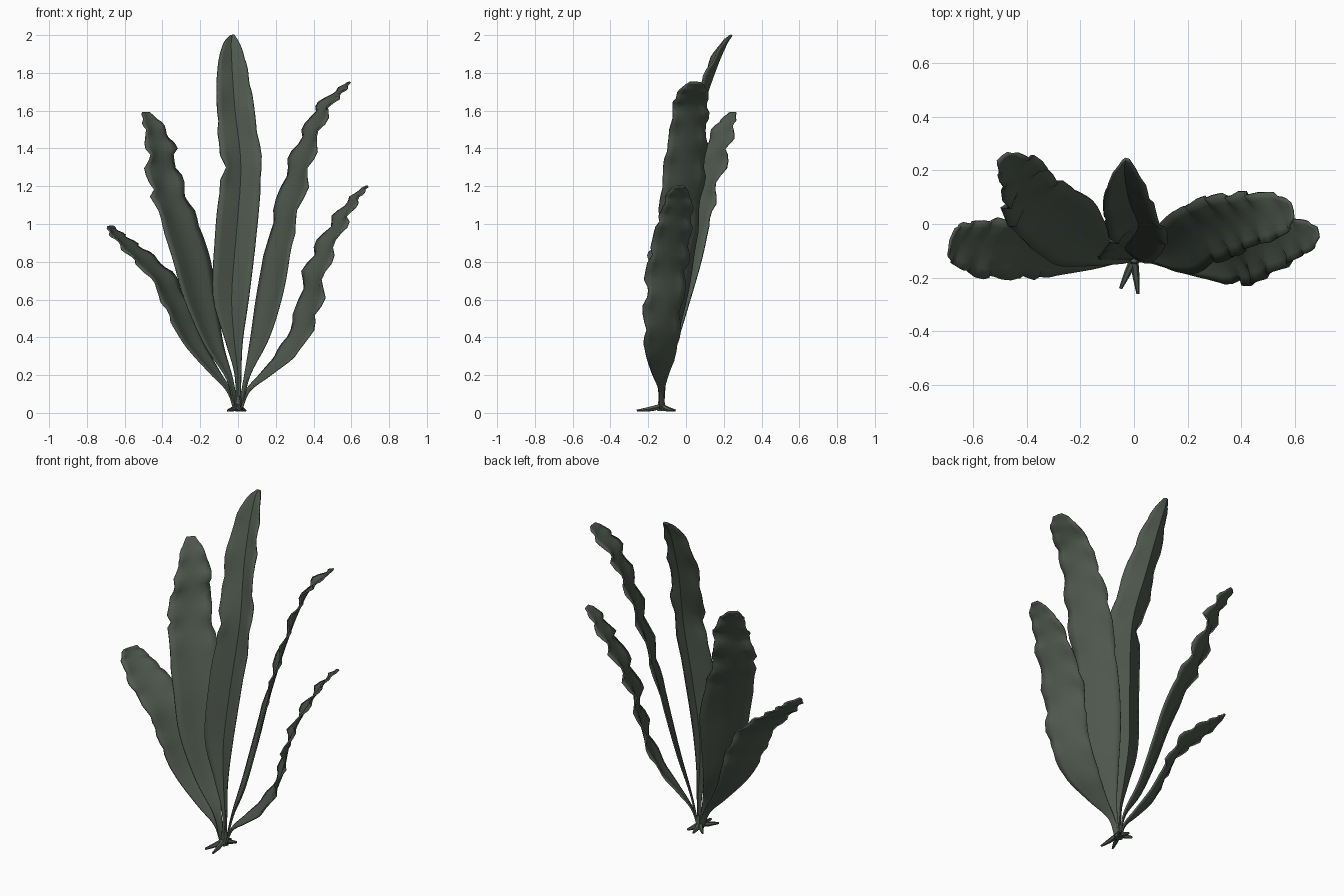
import bpy, math, random
from mathutils import Vector

if "Cube" in bpy.data.objects:
    bpy.data.objects.remove(bpy.data.objects["Cube"], do_unlink=True)

random.seed(11)
weed = bpy.data.materials.new("dark_kelp_green")
weed.use_nodes = True
colour = (0.078, 0.098, 0.076, 1)
weed.diffuse_color = colour
weed.node_tree.nodes["Principled BSDF"].inputs["Base Color"].default_value = colour


def smooth_path(points, steps):
    """Catmull-Rom samples through the given points."""
    pts = [Vector(p) for p in points]
    pts = [pts[0] * 2 - pts[1]] + pts + [pts[-1] * 2 - pts[-2]]
    out = []
    for i in range(1, len(pts) - 2):
        a, b, c, d = pts[i - 1:i + 3]
        for s in range(steps):
            t = s / steps
            out.append(b + (c - a) * t / 2 + (a * 2 - b * 5 + c * 4 - d) * t ** 2 / 2
                       + (b * 3 - a - c * 3 + d) * t ** 3 / 2)
    return out + [pts[-2]]


def finish(name, verts, faces):
    mesh = bpy.data.meshes.new(name)
    mesh.from_pydata(verts, [], faces)
    mesh.materials.append(weed)
    obj = bpy.data.objects.new(name, mesh)
    bpy.context.collection.objects.link(obj)
    bpy.ops.object.select_all(action="DESELECT")
    obj.select_set(True)
    bpy.context.view_layer.objects.active = obj
    bpy.ops.object.shade_smooth_by_angle(angle=math.radians(50))
    return obj


def blade(name, path, headings, ruffle, start, fold, notch=None):
    """Leaf from points (x, y, z, half width), turning between two headings.
    Its edges ruffle above height start and fold forward along the midrib."""
    rows = smooth_path(path, 5)
    columns = (-1, -0.7, -0.35, 0, 0.35, 0.7, 1)
    phase = [random.uniform(0, math.tau) for _ in range(2)]
    verts, faces = [], []
    for r, row in enumerate(rows):
        turn = (r / (len(rows) - 1)) ** 2
        heading = math.radians(headings[0] + (headings[1] - headings[0]) * turn)
        across = Vector((math.cos(heading), math.sin(heading), 0))
        normal = Vector((-across.y, across.x, 0))
        half = max(row.w, 0.008)
        grow = min(max((row.z - start) * 4, 0), 1) * min(half / 0.1, 1) ** 2
        wobble, trim = [], []
        for side in range(2):
            phase[side] += random.uniform(0.6, 2)
            wobble.append(ruffle * grow * math.sin(phase[side]))
            trim.append(ruffle * grow * (2.5 * math.cos(phase[side]) + random.uniform(-4, 2)))
        # jagged bite out of one edge
        if notch and abs(row.z - notch) < 0.09:
            trim[0] -= 0.3 if r % 2 else 0
        for u in columns:
            side = int(u > 0)
            width = half * u * (1 + trim[side] * u * u)
            lift = wobble[side] * u * u - fold * half * (abs(u) - 0.5)
            verts.append(row.xyz + across * width + normal * lift)
    n = len(columns)
    for r in range(len(rows) - 1):
        for c in range(n - 1):
            a = r * n + c
            faces.append((a, a + 1, a + n + 1, a + n))
    obj = finish(name, verts, faces)
    skin = obj.modifiers.new("thickness", "SOLIDIFY")
    skin.thickness, skin.offset = 0.009, 0


# Five blades fanning out of one base
blade("centre_blade", [
    (0, -.13, .02, .014), (0, -.125, .2, .016), (-.02, -.12, .38, .045),
    (-.035, -.11, .62, .095), (-.01, -.08, .95, .108), (.015, -.03, 1.3, .108),
    (-.015, .055, 1.6, .098), (-.03, .135, 1.82, .08), (-.035, .2, 1.95, .045),
    (-.03, .24, 2, .012)], (-6, 10), .014, 1, .55, 1.27)

blade("left_tall_blade", [
    (.012, -.13, .02, .014), (.05, -.12, .2, .022), (.12, -.11, .4, .08),
    (.178, -.08, .65, .118), (.235, -.04, .95, .12), (.315, -.01, 1.25, .125),
    (.385, .01, 1.46, .11), (.46, .025, 1.62, .1), (.55, .04, 1.71, .075),
    (.59, .05, 1.75, .03)], (-52, -80), .018, .8, .12)

blade("left_short_blade", [
    (.012, -.13, .02, .014), (.055, -.13, .12, .018), (.155, -.135, .21, .055),
    (.275, -.13, .33, .1), (.37, -.12, .52, .115), (.415, -.1, .75, .118),
    (.505, -.07, .95, .105), (.585, -.045, 1.09, .085), (.65, -.04, 1.17, .055),
    (.685, -.03, 1.2, .02)], (-54, -78), .022, .25, .1)

blade("right_tall_blade", [
    (-.012, -.13, .02, .014), (-.045, -.13, .18, .022), (-.13, -.1, .36, .07),
    (-.205, -.06, .6, .12), (-.255, -.01, .82, .14), (-.325, .04, 1.03, .135),
    (-.39, .1, 1.22, .12), (-.415, .16, 1.4, .1), (-.45, .21, 1.52, .07),
    (-.49, .25, 1.59, .025)], (47, 42), .026, .95, .15)

blade("right_short_blade", [
    (-.012, -.13, .02, .014), (-.05, -.13, .12, .018), (-.13, -.13, .22, .045),
    (-.245, -.115, .38, .09), (-.32, -.1, .55, .118), (-.41, -.09, .72, .125),
    (-.52, -.085, .83, .125), (-.61, -.075, .91, .1), (-.66, -.065, .96, .075),
    (-.68, -.06, .99, .045)], (50, 74), .014, .35, .15)


# Root tendrils clutching the ground, and the crown where the stems meet
def tube(name, rings, sides=6):
    verts, faces = [], []
    spine = [Vector(r) for r in rings]
    for i, p in enumerate(spine):
        along = (spine[min(i + 1, len(spine) - 1)] - spine[max(i - 1, 0)]).xyz
        turn = along.to_track_quat("Z", "Y")
        for s in range(sides):
            a = s / sides * math.tau
            verts.append(p.xyz + turn @ Vector((math.cos(a), math.sin(a), 0)) * p.w)
    for i in range(len(spine) - 1):
        for s in range(sides):
            a, b = i * sides + s, i * sides + (s + 1) % sides
            faces.append((a, b, b + sides, a + sides))
    faces += [tuple(reversed(range(sides))), tuple(range(len(verts) - sides, len(verts)))]
    finish(name, verts, faces)


tube("crown", [(0, -.13, .01, .026), (0, -.13, .04, .022), (0, -.13, .09, .016)])
tips = [(-.05, -.24), (.015, -.26), (.04, -.07), (-.055, -.08), (-.01, -.055)]
for i, (x, y) in enumerate(tips):
    tube(f"root_{i + 1}", [(0, -.13, .035, .016), (x * .5, (y - .13) / 2, .02, .013),
                           (x, y, .012, .006)])
